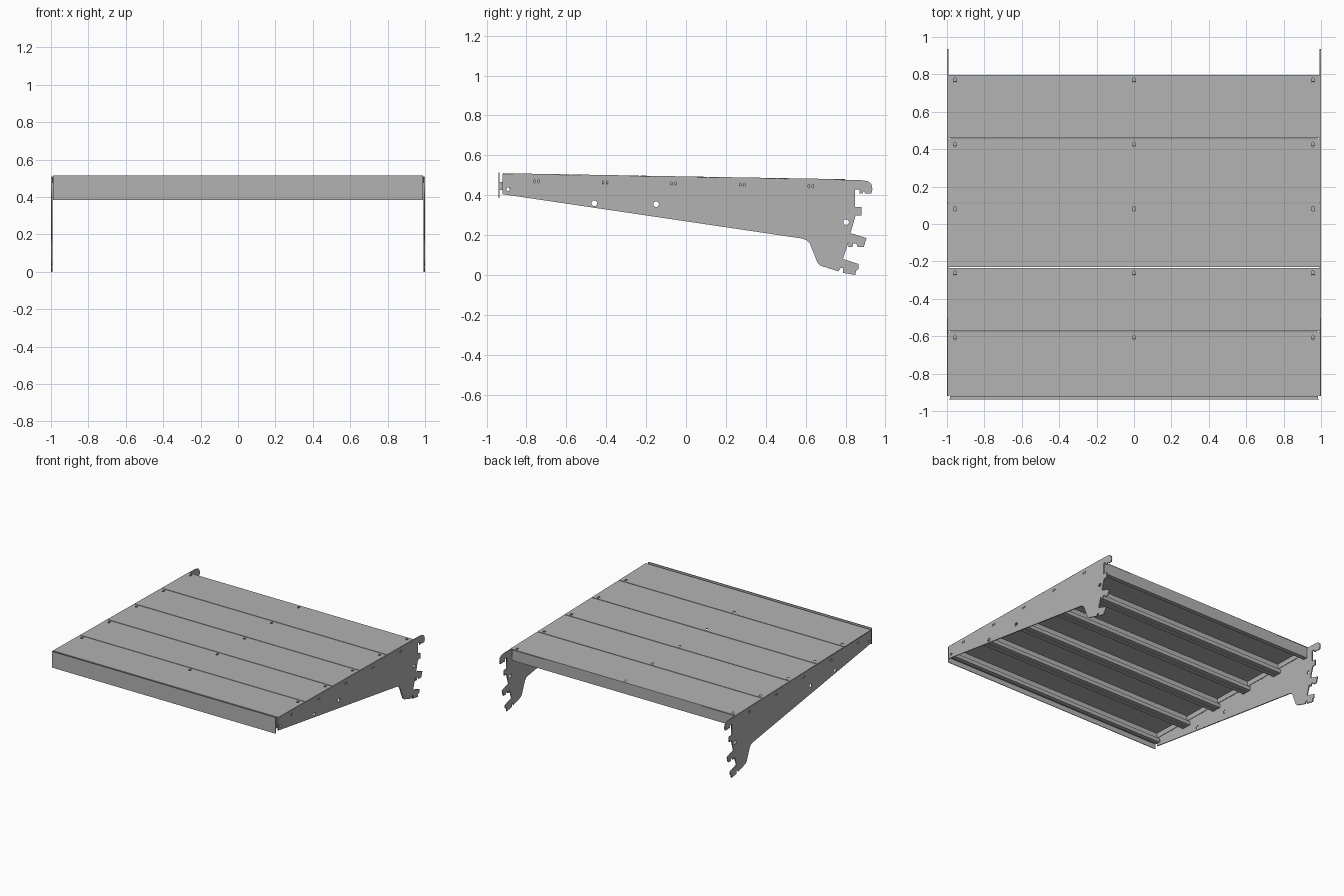
import bpy, bmesh, math
from mathutils import Matrix

if "Cube" in bpy.data.objects:
    bpy.data.objects.remove(bpy.data.objects["Cube"], do_unlink=True)

steel = bpy.data.materials.new("grey_steel")
steel.use_nodes = True
GREY = (0.45, 0.45, 0.45, 1)
steel.diffuse_color = GREY
steel.node_tree.nodes["Principled BSDF"].inputs["Base Color"].default_value = GREY

SLOPE = 0.0175
PITCH = 0.344
FRONT = -0.92


def top_z(y):
    return 0.494 - SLOPE * y


def finish(bm, name, matrix):
    mesh = bpy.data.meshes.new(name)
    bm.to_mesh(mesh)
    bm.free()
    mesh.materials.append(steel)
    ob = bpy.data.objects.new(name, mesh)
    bpy.context.collection.objects.link(ob)
    ob.matrix_world = matrix
    return ob


def ellipse(cx, cy, rx, ry, n=16):
    return [(cx + rx * math.cos(i * math.tau / n), cy + ry * math.sin(i * math.tau / n))
            for i in range(n)]


def plate(name, outlines, thick, matrix):
    """Flat sheet: first outline is the edge, the others are holes."""
    cu = bpy.data.curves.new(name, 'CURVE')
    cu.dimensions = '2D'
    cu.fill_mode = 'BOTH'
    cu.extrude = thick / 2
    for pts in outlines:
        sp = cu.splines.new('POLY')
        sp.points.add(len(pts) - 1)
        for p, (a, b) in zip(sp.points, pts):
            p.co = (a, b, 0, 1)
        sp.use_cyclic_u = True
    tmp = bpy.data.objects.new(name + "_curve", cu)
    bpy.context.collection.objects.link(tmp)
    dg = bpy.context.evaluated_depsgraph_get()
    mesh = bpy.data.meshes.new_from_object(tmp.evaluated_get(dg))
    bm = bmesh.new()
    bm.from_mesh(mesh)
    bpy.data.objects.remove(tmp, do_unlink=True)
    bpy.data.meshes.remove(mesh)
    bmesh.ops.remove_doubles(bm, verts=bm.verts, dist=1e-5)
    bmesh.ops.recalc_face_normals(bm, faces=bm.faces)
    return finish(bm, name, matrix)


def folded_sheet(name, profile, half_width, matrix, thick=0.005):
    """Bent sheet: a (y, z) path drawn out along x."""
    bm = bmesh.new()
    rows = [[bm.verts.new((x, y, z)) for x in (-half_width, half_width)] for y, z in profile]
    for a, b in zip(rows, rows[1:]):
        bm.faces.new((a[0], a[1], b[1], b[0]))
    ob = finish(bm, name, matrix)
    mod = ob.modifiers.new("thickness", 'SOLIDIFY')
    mod.thickness = thick
    mod.offset = 0
    return ob


def box(name, size, matrix):
    bm = bmesh.new()
    bmesh.ops.create_cube(bm, size=1, matrix=Matrix.Diagonal((*size, 1)))
    return finish(bm, name, matrix)


# Five tray panels with screw holes, folded flanges and end skirts
half = PITCH / 2 - 0.003
for i in range(5):
    yc = FRONT + PITCH * (i + 0.5)
    place = Matrix.Translation((0, yc, top_z(yc))) @ Matrix.Rotation(-SLOPE, 4, 'X')
    edge = [(-0.998, -half), (0.998, -half), (0.998, half), (-0.998, half)]
    holes = [ellipse(x, half - 0.028, 0.009, 0.013) for x in (-0.957, 0, 0.957)]
    plate(f"tray_top_{i + 1}", [edge] + holes, 0.005,
          place @ Matrix.Translation((0, 0, -0.0025)))
    for side, label in ((-1, "front"), (1, "rear")):
        e = half - 0.0025
        path = [(e, -0.003), (e, -0.09), (e - 0.032, -0.09), (e - 0.032, -0.062)]
        folded_sheet(f"tray_{label}_flange_{i + 1}", [(side * y, z) for y, z in path],
                     0.985, place)
    for side, label in ((1, "left"), (-1, "right")):
        box(f"tray_{label}_skirt_{i + 1}", (0.004, 2 * half - 0.01, 0.04),
            place @ Matrix.Translation((side * 0.987, 0, -0.024)))

# Front fascia strip with its backing rail
folded_sheet("front_fascia", [(-0.937, 0.385), (-0.937, 0.515)], 0.99, Matrix())
box("fascia_rail", (1.97, 0.016, 0.04), Matrix.Translation((0, -0.927, 0.445)))

# Side brackets with wall hooks at the back
outline = [
    (-0.92, 0.507), (-0.92, 0.405), (0.58, 0.183), (0.605, 0.175), (0.622, 0.155),
    (0.66, 0.06), (0.675, 0.046), (0.765, 0.018), (0.775, 0.035), (0.787, 0.035),
    (0.787, 0.01), (0.85, 0.0), (0.852, 0.02), (0.865, 0.03), (0.865, 0.055),
    (0.787, 0.08), (0.815, 0.165), (0.815, 0.14), (0.835, 0.14), (0.838, 0.157),
    (0.855, 0.157), (0.86, 0.14), (0.892, 0.14), (0.905, 0.185), (0.825, 0.21),
    (0.85, 0.297), (0.88, 0.297), (0.88, 0.34), (0.847, 0.34), (0.847, 0.428),
    (0.87, 0.428), (0.87, 0.408), (0.885, 0.408), (0.89, 0.42), (0.9, 0.408),
    (0.93, 0.408), (0.935, 0.43), (0.93, 0.455), (0.913, 0.47), (0.88, 0.475),
    (0.8, 0.477),
]
cuts = [ellipse(-0.89, 0.43, 0.01, 0.01)]
cuts += [ellipse(y, z, 0.014, 0.014) for y, z in ((-0.46, 0.36), (-0.15, 0.355), (0.803, 0.265))]
for i in range(5):
    y = -0.75 + PITCH * i
    cuts += [ellipse(y + d, top_z(y) - 0.038, 0.004, 0.01, 8) for d in (-0.01, 0.01)]
upright = Matrix(((0, 0, 1, 0), (1, 0, 0, 0), (0, 1, 0, 0), (0, 0, 0, 1)))
for side, label in ((1, "left"), (-1, "right")):
    plate(f"{label}_bracket", [outline] + cuts, 0.008,
          Matrix.Translation((side * 0.996, 0, 0)) @ upright)
